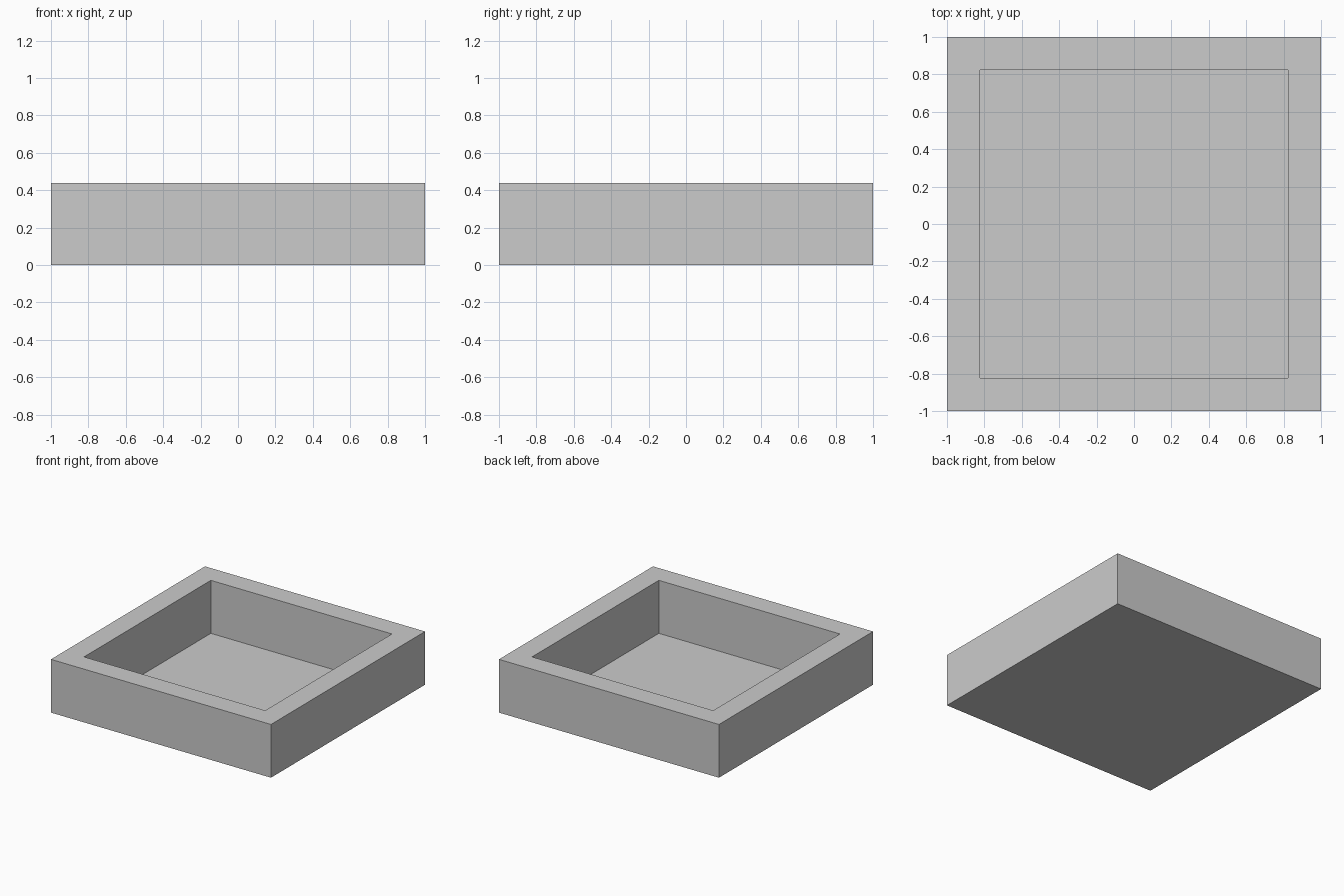
import bpy
import bmesh
from mathutils import Matrix, Vector

if "Cube" in bpy.data.objects:
    bpy.data.objects.remove(bpy.data.objects["Cube"])

SIZE = 2.0      # outer side length
HEIGHT = 0.4375
RIM = 0.25      # wall thickness
FLOOR = 0.002   # paper-thin base under the recess

# Square tray: a box whose top is inset and sunk almost to the base
bm = bmesh.new()
bmesh.ops.create_cube(bm, size=1.0, matrix=(
    Matrix.Translation((0, 0, HEIGHT / 2))
    @ Matrix.Diagonal((SIZE, SIZE, HEIGHT, 1))))
top = max(bm.faces, key=lambda f: f.calc_center_median().z)
bmesh.ops.inset_region(bm, faces=[top], thickness=RIM)

# Recess with straight walls
well = bmesh.ops.extrude_discrete_faces(bm, faces=[top])["faces"][0]
bmesh.ops.translate(bm, verts=well.verts, vec=Vector((0, 0, FLOOR - HEIGHT)))
bmesh.ops.recalc_face_normals(bm, faces=bm.faces)

mesh = bpy.data.meshes.new("square_tray")
bm.to_mesh(mesh)
bm.free()
tray = bpy.data.objects.new("square_tray", mesh)
bpy.context.collection.objects.link(tray)
